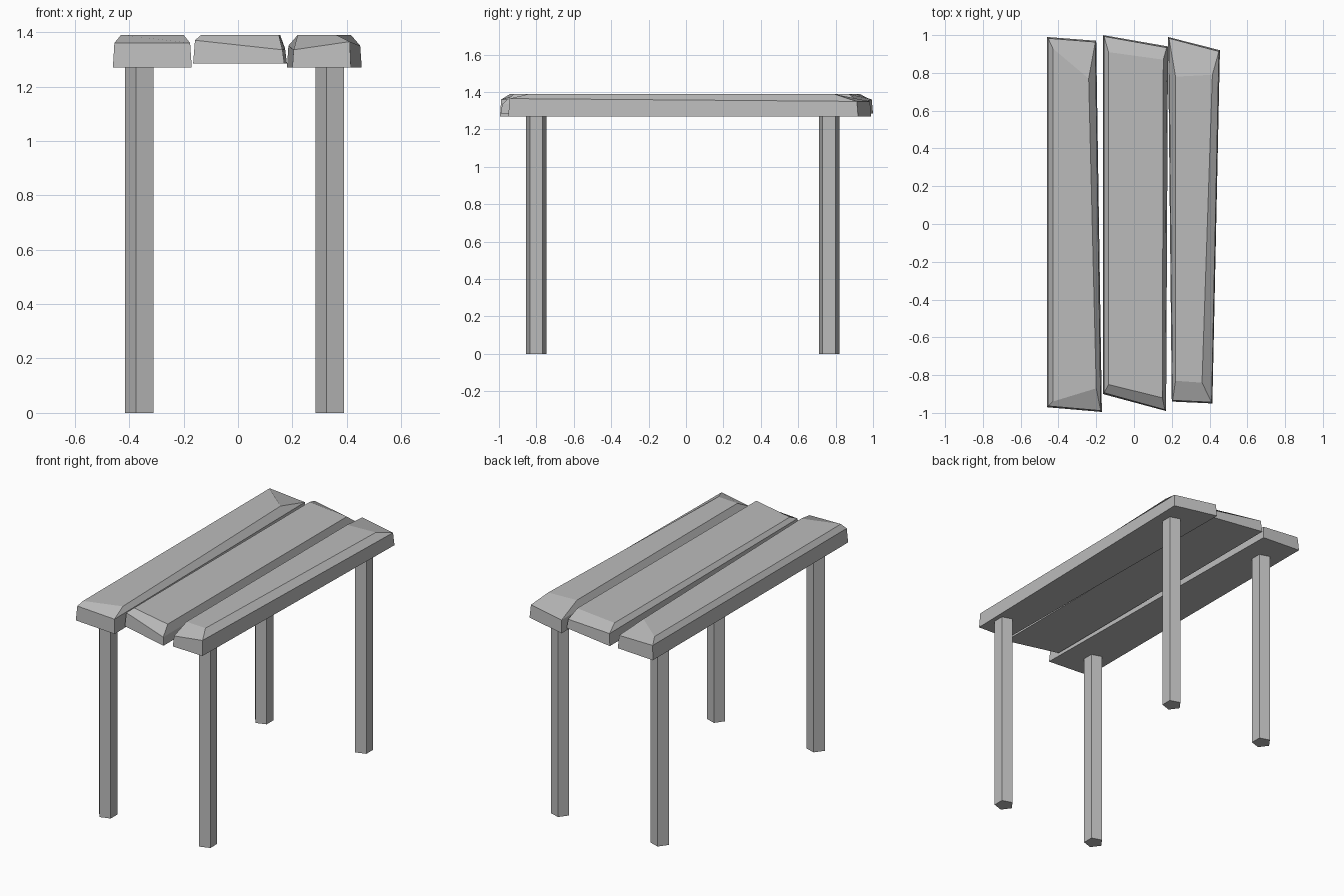
import bpy
import bmesh
from mathutils import Matrix, Vector

cube = bpy.data.objects.get("Cube")
if cube:
    bpy.data.objects.remove(cube, do_unlink=True)

# One grey for the whole table
GREY = (0.5, 0.5, 0.5, 1.0)
grey = bpy.data.materials.new("stone_grey")
grey.use_nodes = True
grey.diffuse_color = GREY
grey.node_tree.nodes["Principled BSDF"].inputs["Base Color"].default_value = GREY

TOP = 1.39


def finish(name, bm):
    bmesh.ops.recalc_face_normals(bm, faces=bm.faces)
    mesh = bpy.data.meshes.new(name)
    bm.to_mesh(mesh)
    bm.free()
    mesh.materials.append(grey)
    obj = bpy.data.objects.new(name, mesh)
    bpy.context.collection.objects.link(obj)
    return obj


def plank(name, base_z, base, rim_z, crown, taper=0.96):
    """Rough-hewn board: base outline, slightly drawn-in rim, chamfered crown.
    Corners run back left, back right, front right, front left in plan."""
    bm = bmesh.new()
    middle = sum((Vector(p) for p in base), Vector((0, 0))) / 4
    rim = []
    for p in base:
        off = Vector(p) - middle
        rim.append((middle.x + off.x * taper, middle.y + off.y * 0.993))
    rings = [
        [bm.verts.new((x, y, base_z)) for x, y in base],
        [bm.verts.new((x, y, z)) for (x, y), z in zip(rim, rim_z)],
        [bm.verts.new((x, y, TOP)) for x, y in crown],
    ]
    for low, high in zip(rings, rings[1:]):
        for i in range(4):
            j = (i + 1) % 4
            bm.faces.new((low[i], low[j], high[j], high[i]))
    bm.faces.new(rings[0])
    bm.faces.new(rings[-1])
    return finish(name, bm)


def leg(name, x, y):
    """Five-sided post with one corner pointing to -x."""
    bm = bmesh.new()
    height = 1.28
    bmesh.ops.create_cone(
        bm, cap_ends=True, segments=5, radius1=0.058, radius2=0.058, depth=height,
        matrix=Matrix.Translation((x, y, height / 2)))
    # Turn so the vertex nearest -x lies exactly on that axis
    v = min(bm.verts, key=lambda p: p.co.x).co - Vector((x, y, 0))
    turn = Vector((v.x, v.y)).angle_signed(Vector((-1, 0)))
    bmesh.ops.rotate(bm, verts=bm.verts, cent=(x, y, 0),
                     matrix=Matrix.Rotation(-turn, 3, "Z"))
    return finish(name, bm)


# Table top: three uneven boards
plank("right_plank", 1.27,
      [(-0.46, 0.99), (-0.20, 0.97), (-0.17, -0.995), (-0.46, -0.97)],
      [1.36, 1.35, 1.36, 1.36],
      [(-0.43, 0.93), (-0.24, 0.77), (-0.20, -0.87), (-0.43, -0.94)])
plank("middle_plank", 1.285,
      [(-0.165, 1.0), (0.18, 0.94), (0.17, -0.99), (-0.165, -0.90)],
      [1.36, 1.34, 1.335, 1.37],
      [(-0.135, 0.91), (0.155, 0.87), (0.15, -0.92), (-0.135, -0.85)])
plank("left_plank", 1.27,
      [(0.18, 0.99), (0.455, 0.92), (0.415, -0.95), (0.20, -0.94)],
      [1.35, 1.35, 1.365, 1.335],
      [(0.22, 0.78), (0.415, 0.79), (0.36, -0.84), (0.22, -0.83)])

# Four legs
for side, x in (("right", -0.357), ("left", 0.343)):
    for end, y in (("front", -0.80), ("back", 0.765)):
        leg(f"{end}_{side}_leg", x, y)
